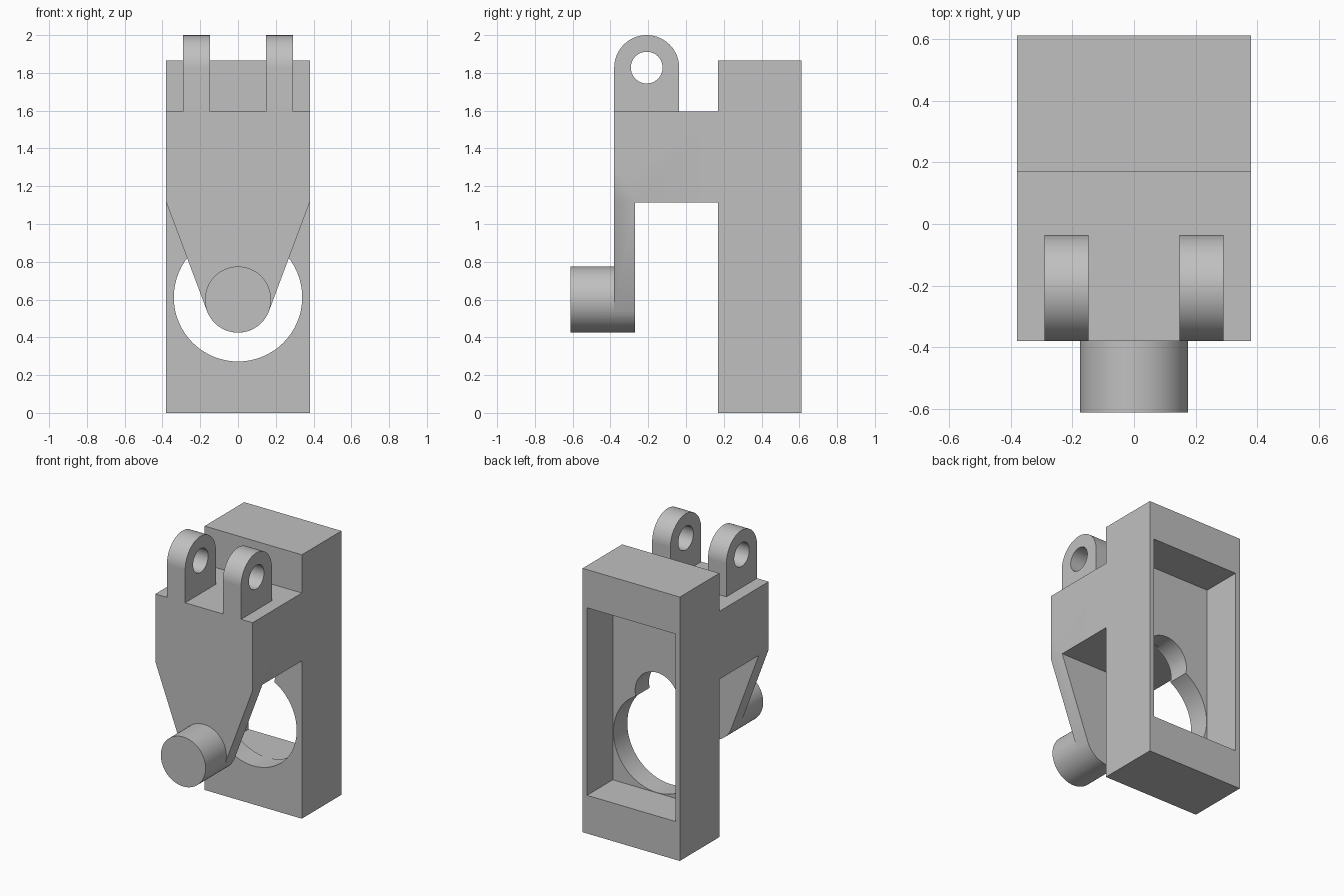
import bpy, bmesh
from math import cos, sin, pi, radians, acos, atan2, hypot
from mathutils import Vector

cube = bpy.data.objects.get("Cube")
if cube:
    bpy.data.objects.remove(cube, do_unlink=True)

grey = bpy.data.materials.new("plain grey")
grey.use_nodes = True
colour = (0.53, 0.53, 0.53, 1)
grey.diffuse_color = colour
grey.node_tree.nodes["Principled BSDF"].inputs["Base Color"].default_value = colour


def arc(cx, cy, r, start, end, n):
    """Points on an arc, both ends included."""
    return [(cx + r * cos(start + (end - start) * i / n),
             cy + r * sin(start + (end - start) * i / n)) for i in range(n + 1)]


def circle(cx, cy, r, n=64):
    return arc(cx, cy, r, 0, 2 * pi, n)[:-1]


def rect(a0, a1, b0, b1):
    return [(a0, b0), (a1, b0), (a1, b1), (a0, b1)]


def extrude(name, profile, axis, lo, hi):
    """Prism: profile in (x, z) along y, or in (y, z) along x."""
    def place(p, d):
        return (p[0], d, p[1]) if axis == "Y" else (d, p[0], p[1])
    bm = bmesh.new()
    face = bm.faces.new([bm.verts.new(place(p, lo)) for p in profile])
    out = bmesh.ops.extrude_face_region(bm, geom=[face])
    step = Vector((0, hi - lo, 0)) if axis == "Y" else Vector((hi - lo, 0, 0))
    moved = [g for g in out["geom"] if isinstance(g, bmesh.types.BMVert)]
    bmesh.ops.translate(bm, verts=moved, vec=step)
    bmesh.ops.recalc_face_normals(bm, faces=bm.faces)
    mesh = bpy.data.meshes.new(name)
    bm.to_mesh(mesh)
    bm.free()
    mesh.materials.append(grey)
    ob = bpy.data.objects.new(name, mesh)
    bpy.context.collection.objects.link(ob)
    return ob


def combine(target, tool, operation):
    """Apply a boolean and discard the tool."""
    mod = target.modifiers.new(operation, "BOOLEAN")
    mod.operation, mod.solver, mod.object = operation, "EXACT", tool
    bpy.context.view_layer.objects.active = target
    bpy.ops.object.modifier_apply(modifier=mod.name)
    bpy.data.objects.remove(tool, do_unlink=True)


W = 0.38                      # half width
PIN_R, PIN_Z = 0.175, 0.60    # pin radius and height
ARM_LOW, ARM_TOP = 1.115, 1.595

# Upright housing with a rear pocket and a keyhole through its front wall
bracket = extrude("bracket", rect(-W, W, 0, 1.865), "Y", 0.17, 0.612)
combine(bracket, extrude("pocket", rect(-0.345, 0.345, 0.27, ARM_TOP), "Y", 0.325, 0.8), "DIFFERENCE")
combine(bracket, extrude("large_hole", circle(0, 0.612, 0.34), "Y", 0, 0.4), "DIFFERENCE")
combine(bracket, extrude("small_hole", circle(0, 0.95, 0.17), "Y", 0, 0.4), "DIFFERENCE")

# Arm reaching forward
combine(bracket, extrude("arm", rect(-W, W, ARM_LOW, ARM_TOP), "Y", -0.38, 0.2), "UNION")

# Tapered tongue, its sides tangent to the pin
dz = ARM_LOW - PIN_Z
tangent = atan2(dz, W) - acos(PIN_R / hypot(W, dz))
tongue = arc(0, PIN_Z, PIN_R, -pi - tangent, tangent, 32)
tongue += [(W, ARM_LOW), (W, 1.3), (-W, 1.3), (-W, ARM_LOW)]
combine(bracket, extrude("tongue", tongue, "Y", -0.38, -0.27), "UNION")

# Round pin on the front
combine(bracket, extrude("pin", circle(0, PIN_Z, PIN_R), "Y", -0.612, -0.3), "UNION")

# Pair of round-topped lugs with cross holes
for side in (-1, 1):
    x0, x1 = sorted((side * 0.147, side * 0.29))
    outline = arc(-0.208, 1.828, 0.172, 0, pi, 32) + [(-0.38, 1.5), (-0.036, 1.5)]
    lug = extrude("lug", outline, "X", x0, x1)
    combine(lug, extrude("lug_hole", circle(-0.208, 1.828, 0.084), "X", x0 - 0.1, x1 + 0.1), "DIFFERENCE")
    combine(bracket, lug, "UNION")

# Smooth round surfaces, crisp edges
bpy.ops.object.select_all(action="DESELECT")
bracket.select_set(True)
bpy.context.view_layer.objects.active = bracket
bpy.ops.object.shade_smooth_by_angle(angle=radians(25))
weighted = bracket.modifiers.new("flat faces", "WEIGHTED_NORMAL")
weighted.keep_sharp = True
